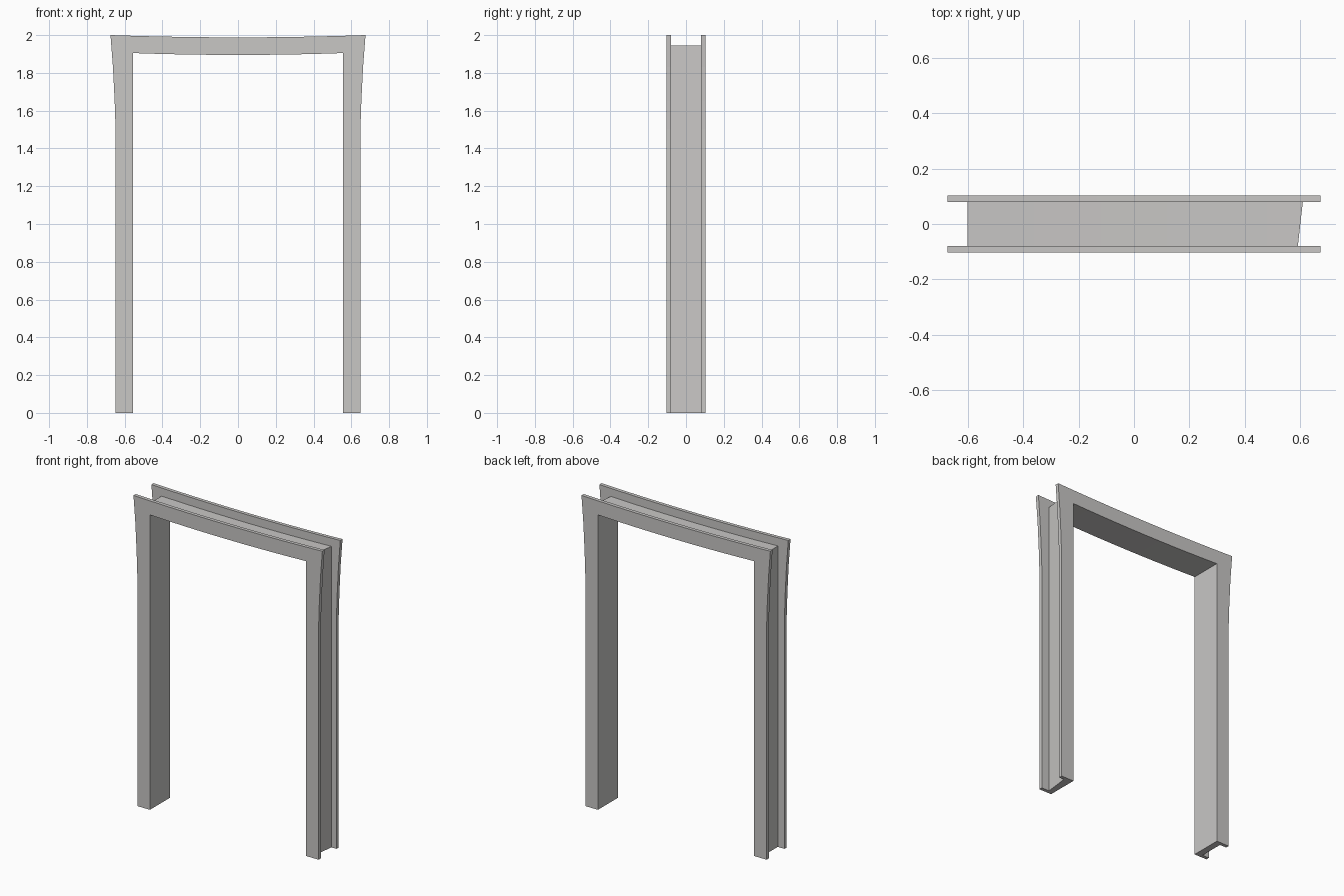
import bpy, bmesh

if "Cube" in bpy.data.objects:
    bpy.data.objects.remove(bpy.data.objects["Cube"])

mat = bpy.data.materials.new("warm grey paint")
mat.diffuse_color = (0.58, 0.57, 0.56, 1)
mat.use_nodes = True
mat.node_tree.nodes["Principled BSDF"].inputs["Base Color"].default_value = mat.diffuse_color

N = 10  # segments across the sagging lintel


def sag(half, z, drop):
    """Points left to right along a gently sagging line."""
    return [(half * t, z - drop * (1 - t * t))
            for t in (2 * i / N - 1 for i in range(N + 1))]


def extrude_arch(name, outer, inner, y0, y1, skew=0.0):
    """Arch outline (outer up and over, inner back) extruded along y."""
    bm = bmesh.new()
    pts = outer + inner[::-1]
    front = [bm.verts.new((x, y0, z)) for x, z in pts]
    back = []
    for i, (x, z) in enumerate(pts):
        v = bm.verts.new((x, y1, z))
        # right outer side splays between front and back
        if skew and i < len(outer) and x > 0.58:
            v.co.x += skew
            front[i].co.x -= skew
        back.append(v)
    bm.faces.new(front)
    bm.faces.new(back[::-1])
    n = len(pts)
    for i in range(n):
        j = (i + 1) % n
        bm.faces.new((front[i], back[i], back[j], front[j]))
    bmesh.ops.recalc_face_normals(bm, faces=bm.faces)
    me = bpy.data.meshes.new(name)
    bm.to_mesh(me)
    bm.free()
    me.materials.append(mat)
    ob = bpy.data.objects.new(name, me)
    bpy.context.collection.objects.link(ob)


# Flared casing outline
side = [(0.648, 0.0), (0.648, 1.5), (0.653, 1.65), (0.662, 1.83)]
casing = [(-x, z) for x, z in side] + sag(0.675, 2.0, 0.012) + side[::-1]
opening = [(-0.557, 0.0)] + sag(0.557, 1.905, 0.01) + [(0.557, 0.0)]

# Front and back casings
extrude_arch("front_casing", casing, opening, -0.103, -0.08)
extrude_arch("back_casing", casing, opening, 0.08, 0.103)

# Jamb lining between the casings
lining = [(-0.6, 0.0)] + sag(0.602, 1.945, 0.01) + [(0.602, 0.0)]
extrude_arch("jamb_lining", lining, opening, -0.08, 0.08, 0.009)
